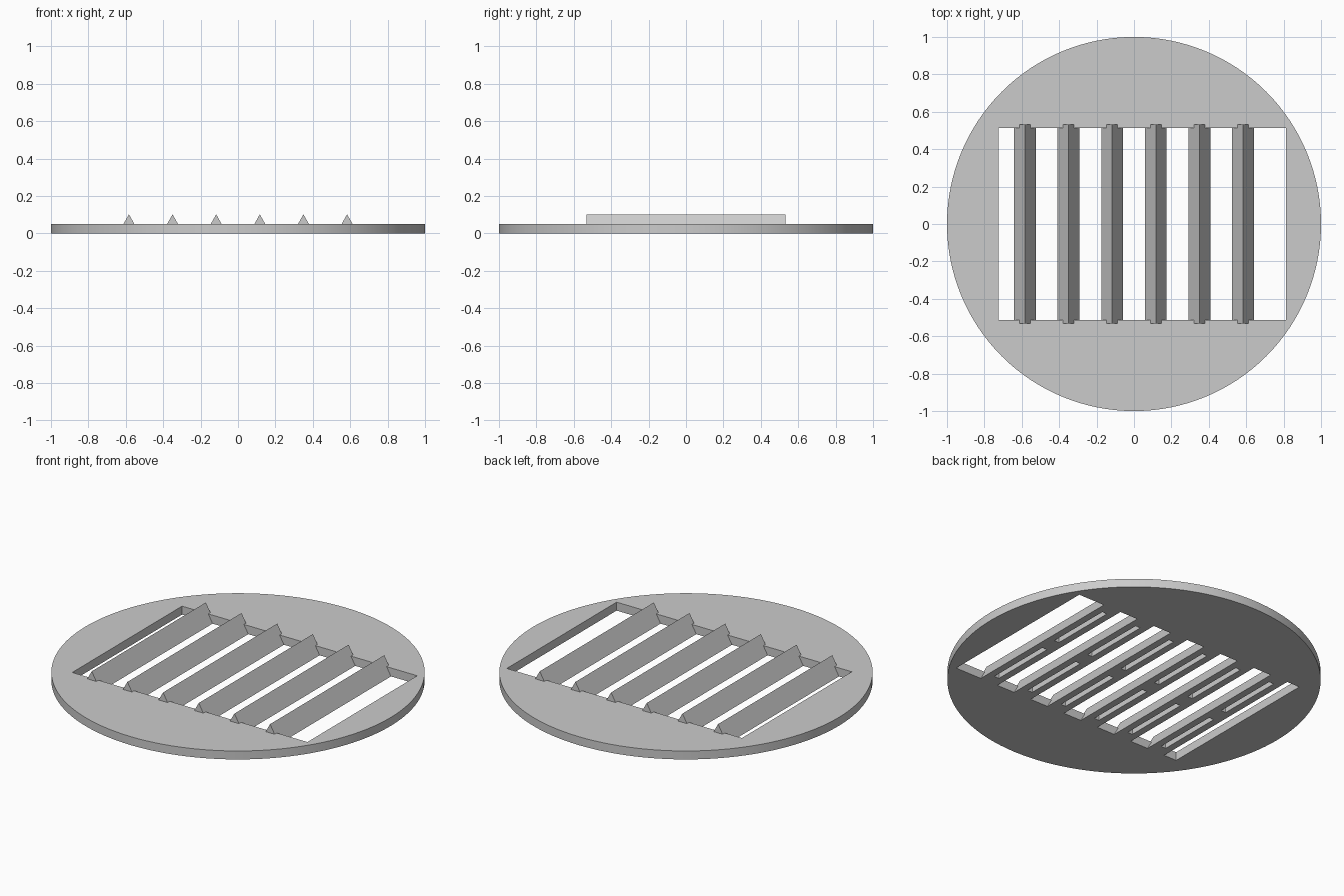
import bpy
import bmesh
import math
from mathutils import Matrix, Vector

default = bpy.data.objects.get("Cube")
if default:
    bpy.data.objects.remove(default, do_unlink=True)

THICK = 0.05       # plate thickness
BAR_TOP = 0.102    # height of the bar ridges
BAR_HALF = 0.058   # half width of a bar at its base
BAR_END = 0.533    # half length of a bar
HOLE_END = 0.513   # half length of the window
SPACING = 0.2333

grey = bpy.data.materials.new("plain grey")
grey.use_nodes = True
grey.diffuse_color = (0.6, 0.6, 0.6, 1)
grey.node_tree.nodes["Principled BSDF"].inputs["Base Color"].default_value = (0.6, 0.6, 0.6, 1)


def make_object(name, bm):
    bmesh.ops.recalc_face_normals(bm, faces=bm.faces)
    mesh = bpy.data.meshes.new(name)
    bm.to_mesh(mesh)
    bm.free()
    mesh.materials.append(grey)
    obj = bpy.data.objects.new(name, mesh)
    bpy.context.collection.objects.link(obj)
    return obj


def box(name, low, high):
    low, high = Vector(low), Vector(high)
    bm = bmesh.new()
    bmesh.ops.create_cube(bm, size=1, matrix=Matrix.Translation((low + high) / 2)
                          @ Matrix.Diagonal((*(high - low), 1)))
    return make_object(name, bm)


def subtract(obj, cutter, discard=True):
    mod = obj.modifiers.new("cut", 'BOOLEAN')
    mod.operation = 'DIFFERENCE'
    mod.solver = 'EXACT'
    mod.object = cutter
    bpy.context.view_layer.objects.active = obj
    bpy.ops.object.modifier_apply(modifier=mod.name)
    if discard:
        bpy.data.objects.remove(cutter, do_unlink=True)


# Round plate with an off-centre rectangular window
bm = bmesh.new()
bmesh.ops.create_cone(bm, cap_ends=True, segments=128, radius1=1, radius2=1, depth=THICK,
                      matrix=Matrix.Translation((0, 0, THICK / 2)))
plate = make_object("round_plate", bm)
subtract(plate, box("window_cutter", (-0.725, -HOLE_END, -0.1), (0.813, HOLE_END, 0.2)))

# Triangular bars, seated in the window with their ridges resting on the plate
for i in range(6):
    x = (i - 2.5) * SPACING
    bm = bmesh.new()
    profile = [(-BAR_HALF, 0), (BAR_HALF, 0), (0, BAR_TOP)]
    end = bm.faces.new([bm.verts.new((x + px, -BAR_END, pz)) for px, pz in profile])
    side = bmesh.ops.extrude_face_region(bm, geom=[end])
    bmesh.ops.translate(bm, vec=(0, 2 * BAR_END, 0),
                        verts=[v for v in side["geom"] if isinstance(v, bmesh.types.BMVert)])
    bar = make_object(f"triangular_bar_{i + 1}", bm)
    subtract(bar, plate, discard=False)
    # Two narrow slots in the underside
    for y in (-0.25, 0.25):
        subtract(bar, box("slot_cutter", (x - 0.016, y - 0.2, -0.05), (x + 0.016, y + 0.2, 0.04)))

# Smooth rim, crisp edges
bpy.ops.object.select_all(action='DESELECT')
plate.select_set(True)
bpy.context.view_layer.objects.active = plate
bpy.ops.object.shade_smooth_by_angle(angle=math.radians(30))
